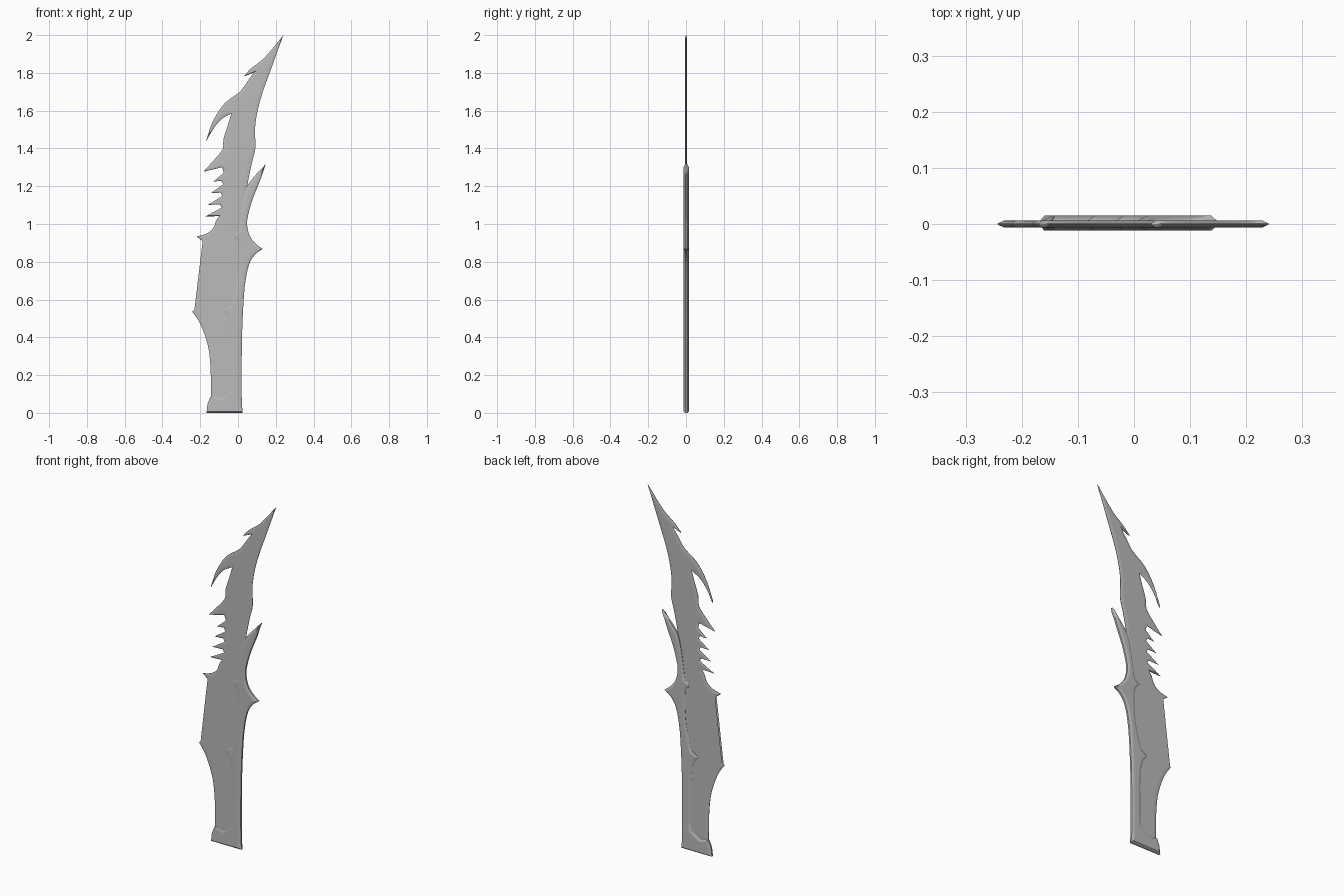
import bpy, bmesh, math
from mathutils import Vector

if "Cube" in bpy.data.objects:
    bpy.data.objects.remove(bpy.data.objects["Cube"])

steel = bpy.data.materials.new("grey_steel")
steel.diffuse_color = (0.495, 0.495, 0.495, 1)
steel.use_nodes = True
steel.node_tree.nodes["Principled BSDF"].inputs["Base Color"].default_value = steel.diffuse_color


def smooth_outline(points, steps=3, corner=38):
    """Round the gentle bends of a closed outline, keep the sharp corners."""
    p = [Vector(q) for q in points]
    n = len(p)
    sharp = []
    for i in range(n):
        a, b = p[i] - p[i - 1], p[(i + 1) % n] - p[i]
        sharp.append(a.angle(b) > math.radians(corner))
    out = []
    for i in range(n):
        j = (i + 1) % n
        a, b = p[i], p[j]
        out.append(a)
        if sharp[i] and sharp[j]:
            continue
        size = (b - a).length
        ta = (b - a) if sharp[i] else (b - p[i - 1]).normalized() * size
        tb = (b - a) if sharp[j] else (p[(j + 1) % n] - a).normalized() * size
        for k in range(1, steps):
            t = k / steps
            out.append(a * (2*t**3 - 3*t**2 + 1) + ta * (t**3 - 2*t**2 + t)
                       + b * (3*t**2 - 2*t**3) + tb * (t**3 - t**2))
    return out


def clearance(p, i, d):
    """Distance from outline point i along d to the opposite side."""
    best, n = 10.0, len(p)
    for k in range(n):
        if k in (i, (i - 1) % n):
            continue
        a, e = p[k], p[(k + 1) % n] - p[k]
        den = d.cross(e)
        if abs(den) < 1e-9:
            continue
        t, s = (a - p[i]).cross(e) / den, (a - p[i]).cross(d) / den
        if t > 1e-5 and -1e-4 <= s <= 1.0001:
            best = min(best, t)
    return best


def bevelled_plate(name, points, half, rim, width, y=0.0):
    """Flat plate with a softly sloped rim on both sides."""
    p = smooth_outline(points)
    n = len(p)
    if sum(p[i - 1].cross(p[i]) for i in range(n)) < 0:
        p.reverse()
    inner = []
    for i in range(n):
        a, b = p[i] - p[i - 1], p[(i + 1) % n] - p[i]
        an, bn = a.normalized(), b.normalized()
        d = Vector((-an.y - bn.y, an.x + bn.x))
        d = d.normalized() if d.length > 1e-4 else -an
        w = min(width, 0.38 * clearance(p, i, d))
        if an.angle(bn) > 0.7:
            w = min(w, 0.6 * min(a.length, b.length))
        inner.append(p[i] + d * w)
    bm = bmesh.new()
    rings = [[bm.verts.new((q.x, y + h, q.y)) for q in ring]
             for ring, h in ((inner, -half), (p, -rim), (p, rim), (inner, half))]
    # counter-clockwise outline seen from the front
    bm.faces.new(rings[0])
    bm.faces.new(rings[3][::-1])
    for r, s in zip(rings, rings[1:]):
        for i in range(n):
            j = (i + 1) % n
            bm.faces.new((r[j], r[i], s[i], s[j]))
    bm.normal_update()
    mesh = bpy.data.meshes.new(name)
    bm.to_mesh(mesh)
    bm.free()
    mesh.materials.append(steel)
    ob = bpy.data.objects.new(name, mesh)
    bpy.context.collection.objects.link(ob)
    bpy.ops.object.select_all(action='DESELECT')
    ob.select_set(True)
    bpy.context.view_layer.objects.active = ob
    bpy.ops.object.shade_smooth_by_angle(angle=math.radians(42))
    # keep the broad faces flat and let only the rims shade softly
    soft = ob.modifiers.new("soft_rim", 'WEIGHTED_NORMAL')
    soft.mode = 'FACE_AREA'
    soft.weight = 90
    soft.keep_sharp = True
    return ob


# cutting edge, from the tip down into the handle
edge = [(0.24, 2.0), (0.175, 1.82), (0.125, 1.68), (0.1, 1.58), (0.09, 1.5),
        (0.092, 1.4), (0.075, 1.33), (0.058, 1.25), (0.045, 1.17),
        (0.025, 1.0), (0.02, 0.85), (0.01, 0.6), (0.0, 0.3), (0.0, 0.04)]

# spiked back of the grip, going up
grip = [(-0.14, 0.04), (-0.143, 0.1), (-0.145, 0.23), (-0.155, 0.335),
        (-0.177, 0.415), (-0.207, 0.485), (-0.243, 0.537), (-0.195, 0.565),
        (-0.163, 0.615), (-0.145, 0.7), (-0.145, 0.785), (-0.16, 0.865),
        (-0.185, 0.905), (-0.22, 0.934), (-0.165, 0.95), (-0.13, 0.98),
        (-0.115, 1.02)]

# row of small teeth, going up
teeth = []
for i in (3, 2, 1, 0):
    z, root = 1.225 - 0.062 * i, -0.083 - 0.004 * i
    teeth += [(root - 0.004, z + 0.003), (-0.13 - 0.015 * i, z),
              (root + 0.008, z + 0.047)]

# large tooth, hooked barb and tip barb
barbs = [(-0.085, 1.3), (-0.183, 1.277), (-0.135, 1.33), (-0.082, 1.395),
         (-0.077, 1.45), (-0.055, 1.52), (-0.035, 1.585), (-0.09, 1.553),
         (-0.133, 1.5), (-0.17, 1.435), (-0.135, 1.54), (-0.07, 1.64),
         (0.01, 1.7), (0.05, 1.755), (0.085, 1.803), (0.03, 1.78),
         (0.065, 1.82), (0.14, 1.88)]

bevelled_plate("blade", edge + grip + teeth + barbs, 0.006, 0.001, 0.022)

# thick handle frame: prong and guard side going down, then the base
frame_outer = [(0.147, 1.317), (0.115, 1.225), (0.077, 1.13), (0.05, 1.03),
               (0.05, 0.98), (0.066, 0.93), (0.095, 0.895), (0.13, 0.868),
               (0.09, 0.838), (0.06, 0.79), (0.04, 0.7), (0.03, 0.6),
               (0.021, 0.39), (0.02, 0.06), (0.025, 0.0), (-0.167, 0.0),
               (-0.16, 0.05), (-0.145, 0.085)]
# inner edge with its two small thorns, going up
frame_inner = [(-0.09, 0.08), (-0.037, 0.115), (-0.036, 0.25), (-0.037, 0.4),
               (-0.05, 0.49), (-0.082, 0.54), (-0.043, 0.565), (-0.022, 0.63),
               (-0.003, 0.73), (0.0, 0.89), (-0.03, 0.935), (0.002, 0.96),
               (0.015, 1.05), (0.036, 1.165), (0.06, 1.22)]

bevelled_plate("handle_frame", frame_outer + frame_inner,
               0.0135, 0.005, 0.018, 0.0015)
